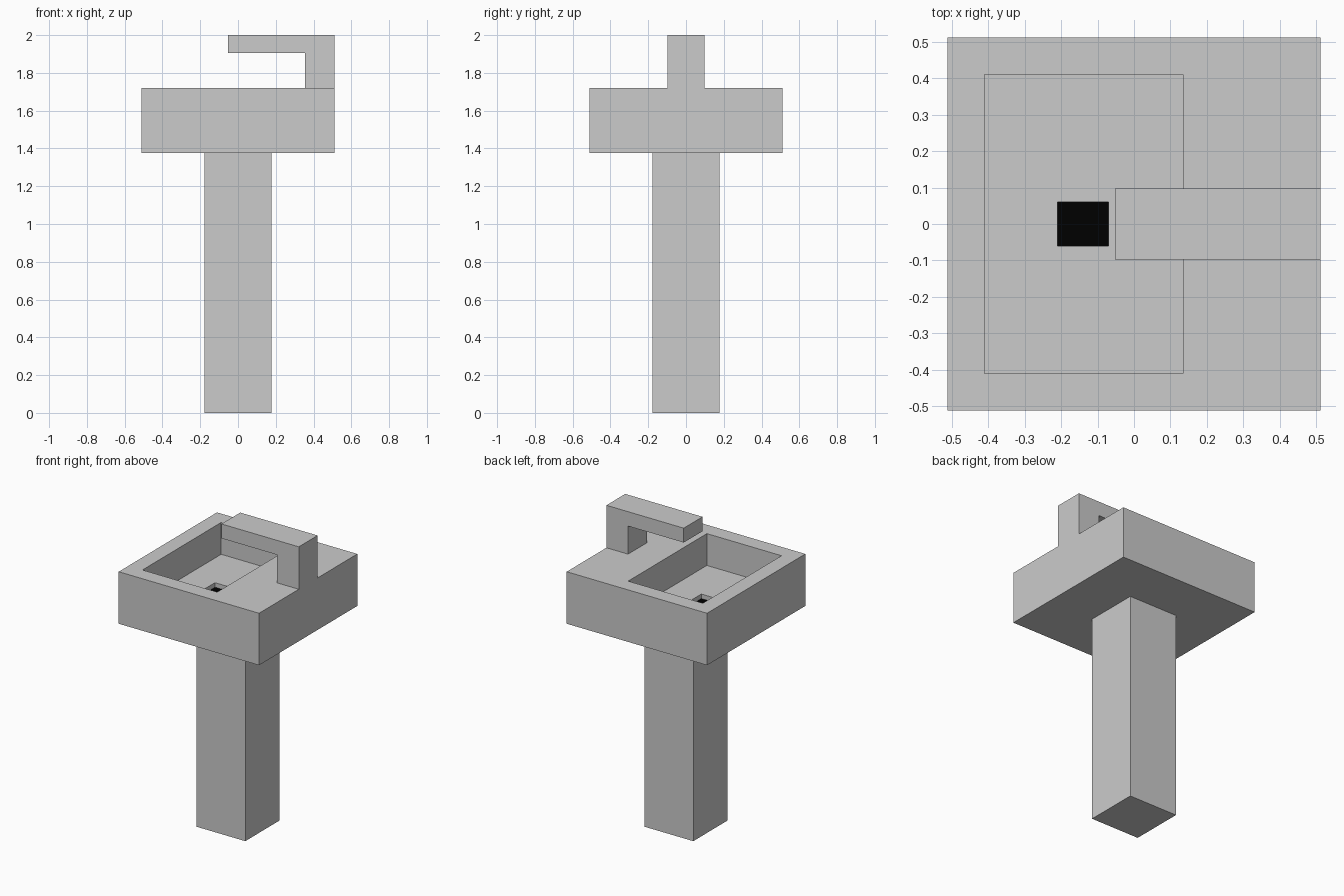
import bpy
import bmesh

if "Cube" in bpy.data.objects:
    bpy.data.objects.remove(bpy.data.objects["Cube"])


def finish(name, bm):
    bmesh.ops.recalc_face_normals(bm, faces=bm.faces)
    mesh = bpy.data.meshes.new(name)
    bm.to_mesh(mesh)
    bm.free()
    obj = bpy.data.objects.new(name, mesh)
    bpy.context.collection.objects.link(obj)
    return obj


def loft(name, rings, cap_end=True):
    """Join rectangles (x0, x1, half_y, z) one after another into a shell."""
    bm = bmesh.new()
    loops = [[bm.verts.new(p) for p in ((x0, -y, z), (x1, -y, z), (x1, y, z), (x0, y, z))]
             for x0, x1, y, z in rings]
    bm.faces.new(loops[0][::-1])
    for a, b in zip(loops, loops[1:]):
        for i in range(4):
            j = (i + 1) % 4
            bm.faces.new((a[i], a[j], b[j], b[i]))
    if cap_end:
        bm.faces.new(loops[-1])
    return finish(name, bm)


def extrude_profile(name, points, half_y):
    """Extrude an x-z outline symmetrically along y."""
    bm = bmesh.new()
    face = bm.faces.new([bm.verts.new((x, -half_y, z)) for x, z in points])
    out = bmesh.ops.extrude_face_region(bm, geom=[face])
    verts = [g for g in out["geom"] if isinstance(g, bmesh.types.BMVert)]
    bmesh.ops.translate(bm, verts=verts, vec=(0, 2 * half_y, 0))
    return finish(name, bm)


W, BOTTOM, RIM = 0.512, 1.377, 1.72
FLOOR, DRAIN = RIM - 0.21, RIM - 0.24

# Square pedestal
loft("pedestal", [(-0.178, 0.178, 0.178, 0), (-0.178, 0.178, 0.178, BOTTOM)])

# Basin: outside, rim, bowl, then the drain recess
loft("basin", [
    (-W, W, W, BOTTOM), (-W, W, W, RIM),
    (-0.41, 0.135, 0.41, RIM), (-0.41, 0.135, 0.41, FLOOR),
    (-0.21, -0.07, 0.06, FLOOR), (-0.21, -0.07, 0.06, DRAIN),
], cap_end=False)

# Black drain bottom
drain = loft("drain", [(-0.21, -0.07, 0.06, DRAIN)], cap_end=False)
for poly in drain.data.polygons:
    if poly.normal.z < 0:
        poly.flip()
black = bpy.data.materials.new("black")
black.diffuse_color = (0.0, 0.0, 0.0, 1)
black.use_nodes = True
black.node_tree.nodes["Principled BSDF"].inputs["Base Color"].default_value = black.diffuse_color
drain.data.materials.append(black)

# L-shaped faucet at the back edge
extrude_profile("faucet", [(0.354, RIM), (W, RIM), (W, 2.0), (-0.052, 2.0),
                           (-0.052, 1.905), (0.354, 1.905)], 0.098)
